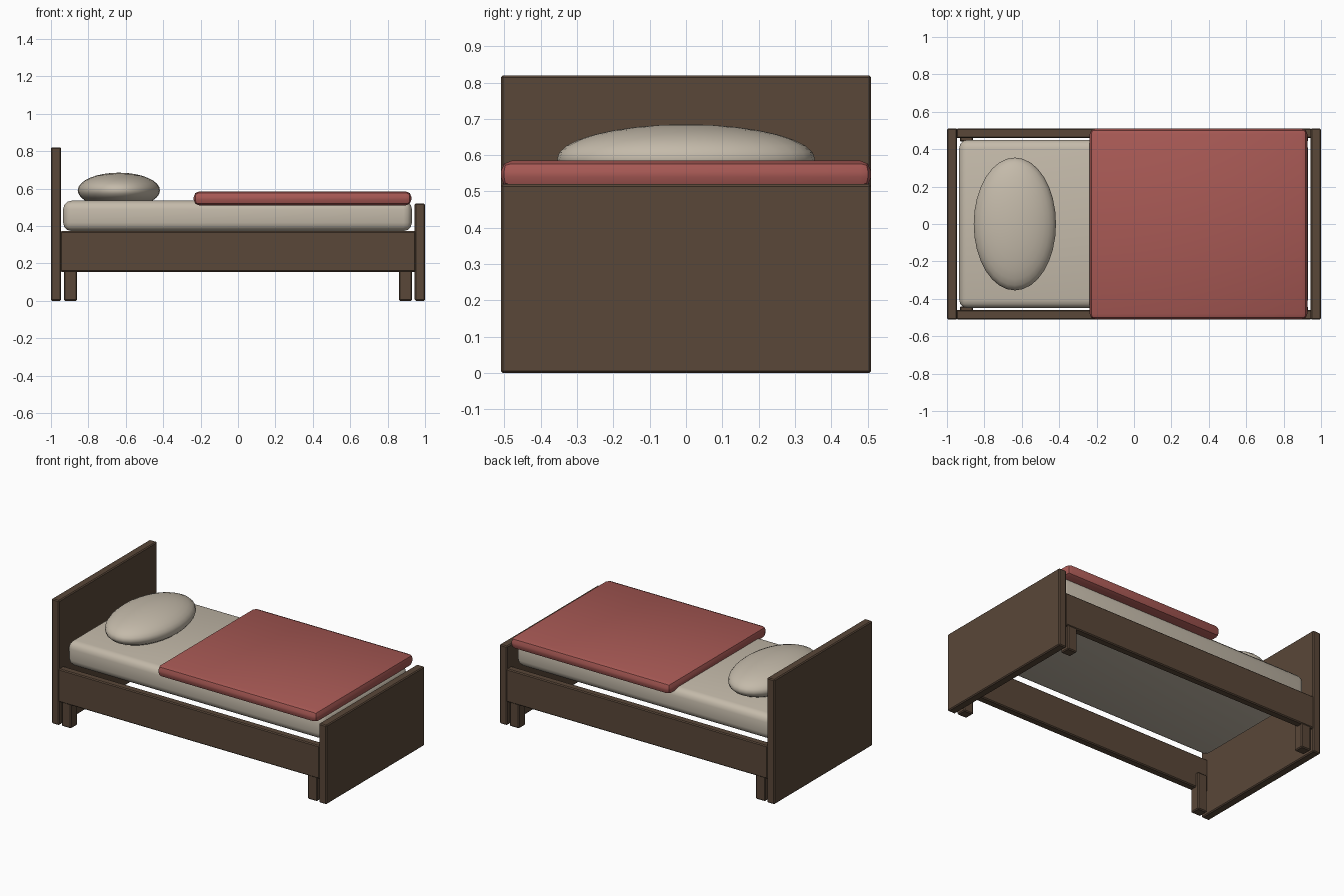
import bpy
import math

if "Cube" in bpy.data.objects:
    bpy.data.objects.remove(bpy.data.objects["Cube"], do_unlink=True)


def make_material(name, colour):
    mat = bpy.data.materials.new(name)
    mat.use_nodes = True
    mat.diffuse_color = (*colour, 1)
    mat.node_tree.nodes["Principled BSDF"].inputs["Base Color"].default_value = (*colour, 1)
    return mat


wood = make_material("dark_wood", (0.10, 0.063, 0.04))
linen = make_material("cream_linen", (0.55, 0.49, 0.40))
wool = make_material("red_wool", (0.39, 0.10, 0.09))


def box(name, xs, ys, zs, mat, bevel, segments=1):
    """Bevelled box spanning the given ranges."""
    spans = (xs, ys, zs)
    bpy.ops.mesh.primitive_cube_add(size=1, location=[sum(s) / 2 for s in spans])
    ob = bpy.context.object
    ob.name = name
    ob.scale = [s[1] - s[0] for s in spans]
    bpy.ops.object.transform_apply(location=False, rotation=False, scale=True)
    ob.data.materials.append(mat)
    mod = ob.modifiers.new("soft_edges", "BEVEL")
    mod.width = bevel
    mod.segments = segments
    bpy.ops.object.modifier_apply(modifier=mod.name)
    bpy.ops.object.shade_smooth_by_angle(angle=math.radians(30))
    return ob


# End boards
W = 0.51
box("headboard", (-1, -0.945), (-W, W), (0, 0.82), wood, 0.006)
box("footboard", (0.945, 1), (-W, W), (0, 0.52), wood, 0.006)

# Side rails and legs, mirrored front to back
for side, sy in (("front", -1), ("back", 1)):
    rail_y = sorted((sy * 0.46, sy * W))
    leg_y = sorted((sy * 0.44, sy * 0.506))
    box(side + "_rail", (-0.95, 0.95), rail_y, (0.155, 0.372), wood, 0.006)
    for end, sx in (("head", -1), ("foot", 1)):
        leg_x = sorted((sx * 0.86, sx * 0.93))
        box(f"{side}_{end}_leg", leg_x, leg_y, (0, 0.25), wood, 0.006)

# Bedding
box("mattress", (-0.935, 0.93), (-0.45, 0.45), (0.373, 0.535), linen, 0.045, 3)
box("blanket", (-0.237, 0.927), (-W, W), (0.51, 0.585), wool, 0.03, 2)

# Pillow
bpy.ops.mesh.primitive_uv_sphere_add(segments=32, ring_count=16, radius=1,
                                     location=(-0.637, 0, 0.59))
pillow = bpy.context.object
pillow.name = "pillow"
pillow.scale = (0.22, 0.355, 0.095)
bpy.ops.object.transform_apply(location=False, rotation=False, scale=True)
pillow.data.materials.append(linen)
bpy.ops.object.shade_smooth()
